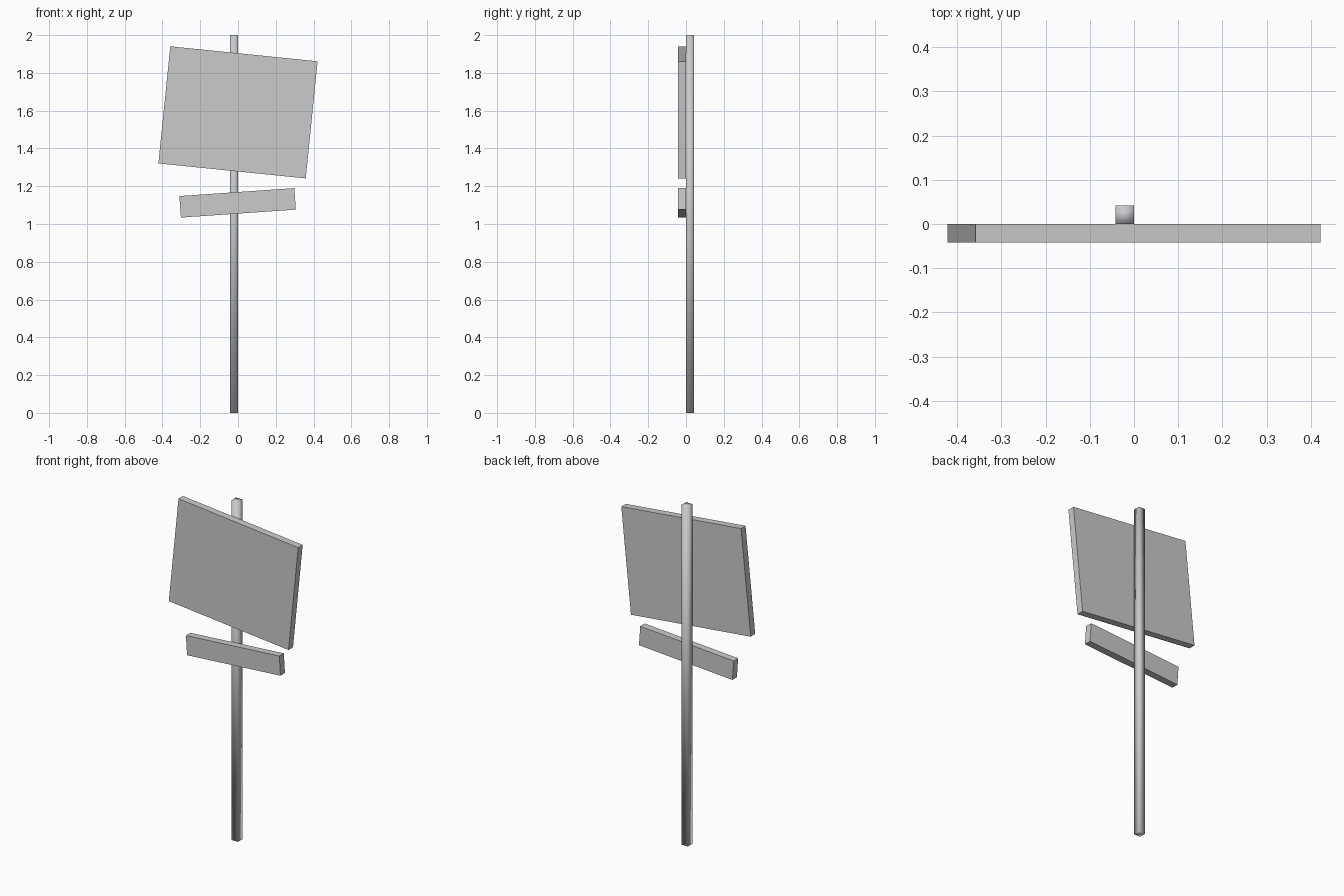
import bpy, bmesh
from math import radians
from mathutils import Matrix

if "Cube" in bpy.data.objects:
    bpy.data.objects.remove(bpy.data.objects["Cube"])

def box(name, size, centre, tilt=0.0, smooth=False):
    """Box of the given size, tilted about the y axis (degrees, clockwise from the front)."""
    mesh = bpy.data.meshes.new(name)
    bm = bmesh.new()
    mat = (Matrix.Translation(centre) @ Matrix.Rotation(radians(tilt), 4, 'Y')
           @ Matrix.Diagonal((*size, 1.0)))
    bmesh.ops.create_cube(bm, size=1.0, matrix=mat)
    for f in bm.faces:
        f.smooth = smooth
    bm.to_mesh(mesh)
    bm.free()
    obj = bpy.data.objects.new(name, mesh)
    bpy.context.collection.objects.link(obj)
    return obj

T = 0.042  # shared timber thickness

# Square post, softly shaded, just behind the boards
box("post", (T, T, 2.0), (-T / 2, T / 2, 1.0), smooth=True)

# Large sign board, leaning clockwise
box("main_board", (0.784, T, 0.623), (0, -T / 2, 1.591), tilt=5.8)

# Narrow board below, leaning the other way
box("lower_board", (0.61, T, 0.114), (-0.002, -T / 2, 1.112), tilt=-3.95)
